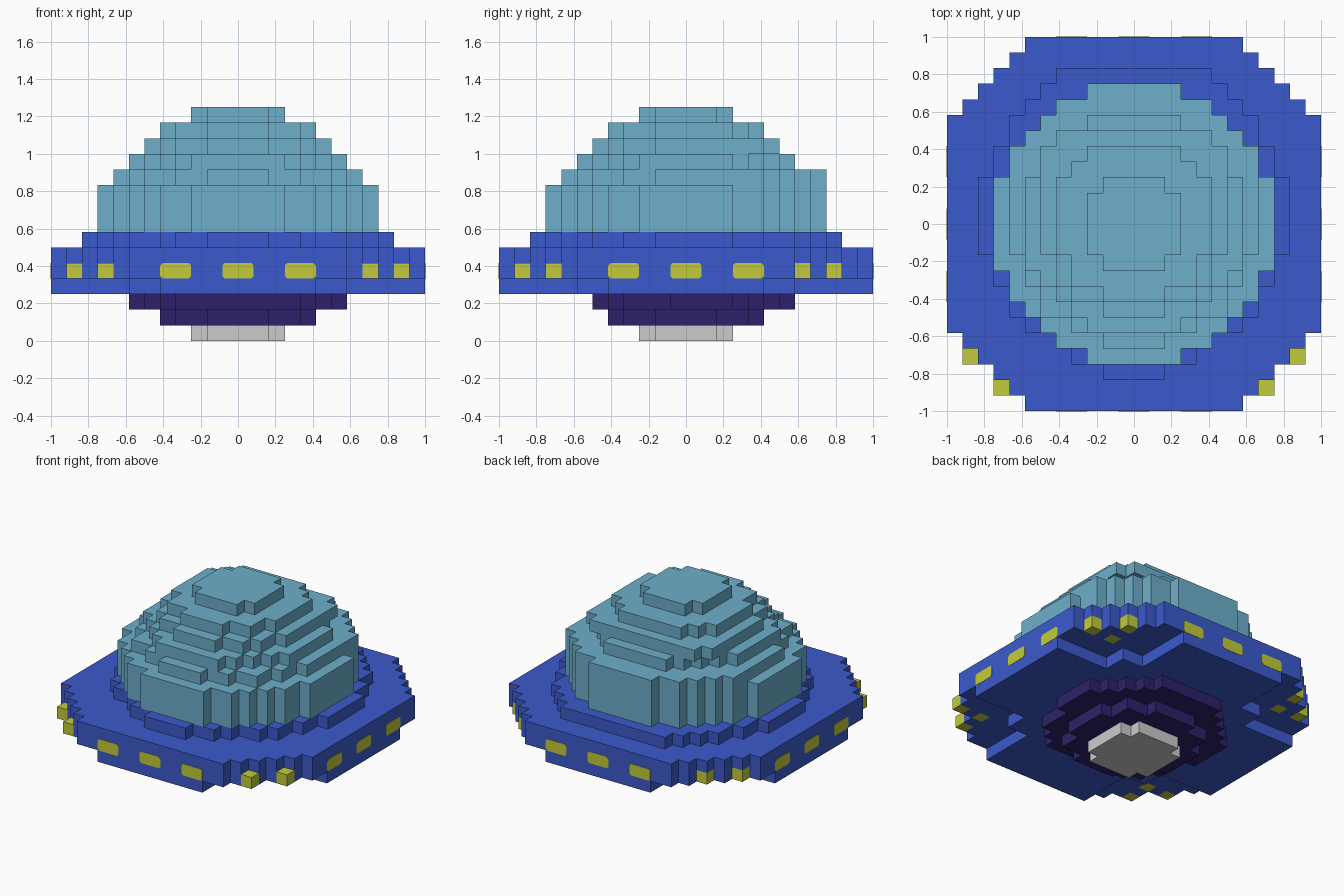
import bpy, bmesh, math
from mathutils import Vector, Matrix

if "Cube" in bpy.data.objects:
    bpy.data.objects.remove(bpy.data.objects["Cube"])

U = 1 / 12  # size of one block


def lin(c):
    return c / 12.92 if c <= 0.04045 else ((c + 0.055) / 1.055) ** 2.4


def material(name, r, g, b):
    m = bpy.data.materials.new(name)
    m.diffuse_color = (lin(r / 255), lin(g / 255), lin(b / 255), 1)
    m.use_nodes = True
    m.node_tree.nodes["Principled BSDF"].inputs["Base Color"].default_value = m.diffuse_color
    return m


MATS = {
    "foot": material("light grey", 203, 203, 203),
    "underside": material("dark purple", 46, 33, 106),
    "saucer": material("blue", 59, 90, 204),
    "dome": material("pale cyan", 109, 175, 203),
    "corner_lights": material("yellow", 196, 203, 60),
}

cells = {}  # (x, y, z) block -> part name


def row(part, z, y, half):
    for x in range(-half, half):
        cells[x, y, z] = part


def disc(part, z, width, front=None, back=None, depth_front=None, depth_back=None):
    """Blocky round layer; front and back halves may have different radii."""
    front, back = front or width, back or width
    for r, sign, depth in ((front, -1, depth_front or width), (back, 1, depth_back or width)):
        for i in range(depth):
            half = min(width, round(math.sqrt(max(0, r * r - (i + 0.5) ** 2))))
            row(part, z, i if sign > 0 else -1 - i, half)


# Foot and stepped underside
disc("foot", 0, 3)
disc("underside", 1, 5)
disc("underside", 2, 7, front=6.6, depth_front=6)

# Saucer: cross-shaped lower layer, two wide layers, and a collar round the dome
for y in range(-12, 12):
    i = y if y >= 0 else -1 - y
    row("saucer", 3, y, 12 if i < 5 else 7 if i < 7 else 5)
    for z in (4, 5):
        row("saucer", z, y, min(12, 18 - i))
collar_front = [10, 10, 9, 9, 8, 8, 7, 5, 4, 2]
collar_back = [10, 10, 10, 9, 9, 8, 8, 7, 6, 5]
for i in range(10):
    row("saucer", 6, -1 - i, collar_front[i])
    row("saucer", 6, i, collar_back[i])

# Dome, stepping inwards to the top
for z in (7, 8, 9):
    disc("dome", z, 9)
disc("dome", 10, 8, front=7.8, back=9, depth_back=9)
disc("dome", 11, 7)
disc("dome", 12, 6, back=7.4)
disc("dome", 13, 5, back=5.4)
disc("dome", 14, 3)

# Block lights at the four cut corners
for x, yf, yb in ((8, -11, 9), (10, -9, 7), (8, -9, 7)):
    for y in (yf, yb):
        for xx in (x, -1 - x):
            cells[xx, y, 4] = "corner_lights"


def finish(name, bm, mat):
    me = bpy.data.meshes.new(name)
    bm.to_mesh(me)
    bm.free()
    me.materials.append(mat)
    ob = bpy.data.objects.new(name, me)
    bpy.context.collection.objects.link(ob)
    return ob


def build_part(part):
    """Skin the blocks of one part, leaving out faces hidden by other blocks."""
    bm = bmesh.new()
    verts = {}

    def vert(p):
        if p not in verts:
            verts[p] = bm.verts.new(Vector(p) * U)
        return verts[p]

    for cell, owner in cells.items():
        if owner != part:
            continue
        for axis in range(3):
            for side in (0, 1):
                near = list(cell)
                near[axis] += 2 * side - 1
                if tuple(near) in cells:
                    continue
                loop = []
                for a, b in ((0, 0), (1, 0), (1, 1), (0, 1)):
                    p = list(cell)
                    p[axis] += side
                    p[(axis + 1) % 3] += a
                    p[(axis + 2) % 3] += b
                    loop.append(vert(tuple(p)))
                bm.faces.new(loop if side else loop[::-1])
    finish(part, bm, MATS[part])


for part in MATS:
    build_part(part)

# Thin rounded window lights, three on each straight side
bm = bmesh.new()
W, H, C, T = U, U / 2, 0.014, 0.002
OUTLINE = [(-W + C, -H), (W - C, -H), (W, -H + C), (W, H - C),
           (W - C, H), (-W + C, H), (-W, H - C), (-W, -H + C)]
for k in range(4):
    turn = Matrix.Rotation(k * math.pi / 2, 3, 'Z')
    for cx in (-4 * U, 0, 4 * U):
        rings = [[bm.verts.new(turn @ Vector((cx + x, y, 4.5 * U + z))) for x, z in OUTLINE]
                 for y in (-1 - T, -1)]
        bm.faces.new(rings[0])
        for i in range(8):
            j = (i + 1) % 8
            bm.faces.new((rings[0][j], rings[0][i], rings[1][i], rings[1][j]))
finish("side_lights", bm, MATS["corner_lights"])
